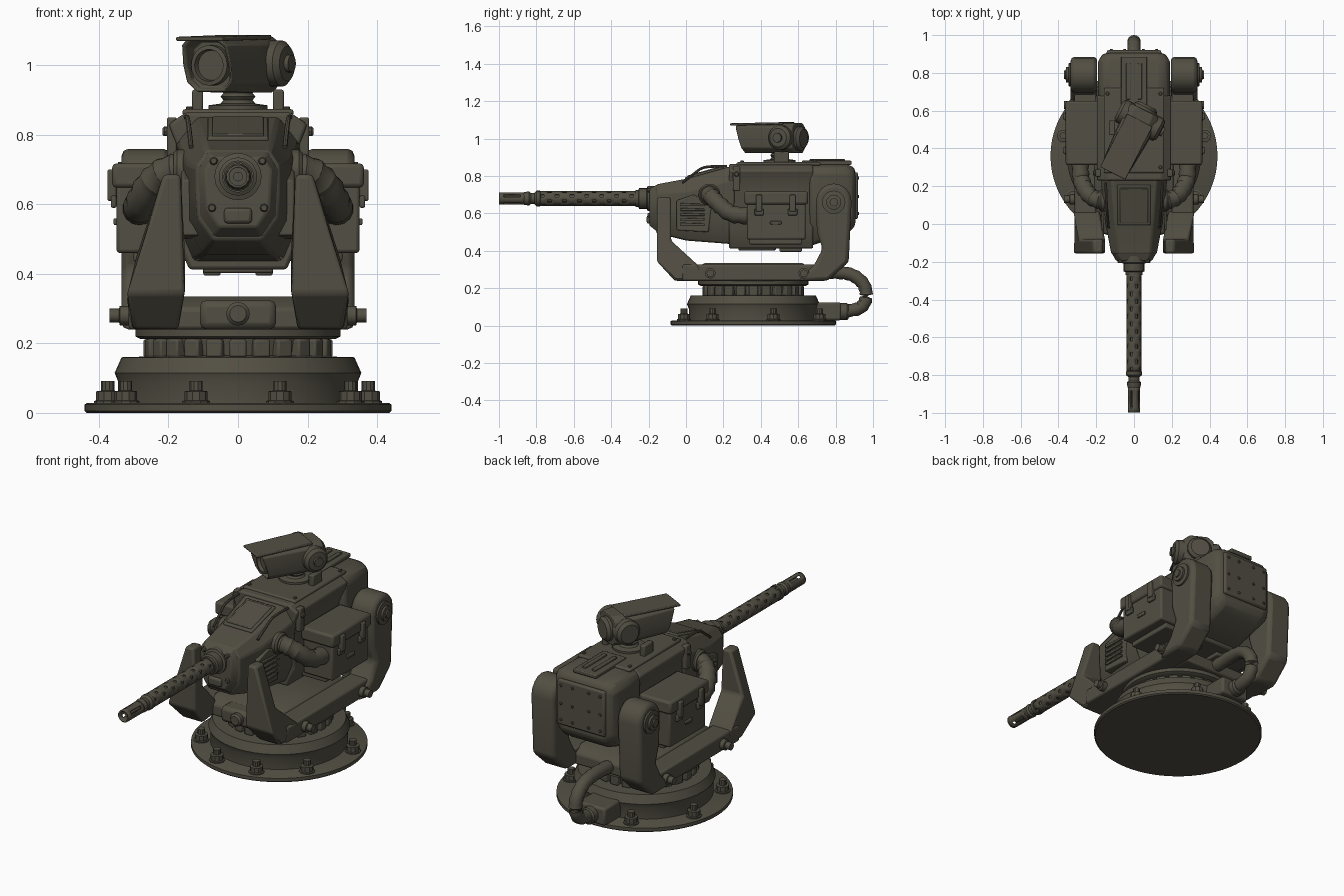
import bpy, bmesh, math
from mathutils import Vector, Matrix

if "Cube" in bpy.data.objects:
    bpy.data.objects.remove(bpy.data.objects["Cube"], do_unlink=True)

paint = bpy.data.materials.new("dark olive paint")
paint.use_nodes = True
paint.diffuse_color = (0.085, 0.077, 0.056, 1)
paint.node_tree.nodes["Principled BSDF"].inputs["Base Color"].default_value = paint.diffuse_color
parts = []


def add(name, bm, bevel=0, mirror=False, mat=None):
    if mat:
        bm.transform(mat)
    bmesh.ops.recalc_face_normals(bm, faces=bm.faces)
    me = bpy.data.meshes.new(name)
    bm.to_mesh(me)
    bm.free()
    me.materials.append(paint)
    ob = bpy.data.objects.new(name, me)
    bpy.context.collection.objects.link(ob)
    if bevel:
        m = ob.modifiers.new("bevel", "BEVEL")
        m.width, m.segments, m.limit_method, m.angle_limit = bevel, 2, "ANGLE", 0.6
    if mirror:
        ob.modifiers.new("mirror", "MIRROR")
    parts.append(ob)
    return ob


def box(name, lo, hi, bevel=0.008, mirror=False, mat=None):
    bm = bmesh.new()
    bmesh.ops.create_cube(bm, size=1)
    for v in bm.verts:
        v.co = [(a + b) / 2 + (b - a) * c for a, b, c in zip(lo, hi, v.co)]
    return add(name, bm, bevel, mirror, mat)


def lathe(name, profile, origin=(0, 0, 0), axis=(0, 0, 1), n=24, mirror=False, mat=None):
    """Revolve (radius, height) pairs about an axis and cap the ends."""
    rings = [[(r * math.cos(k * math.tau / n), r * math.sin(k * math.tau / n), h)
              for k in range(n)] for r, h in profile]
    turn = Vector((0, 0, 1)).rotation_difference(Vector(axis)).to_matrix().to_4x4()
    turn = Matrix.Translation(origin) @ turn
    return skin(name, rings, 0, mirror, mat @ turn if mat else turn)


def skin(name, rings, bevel=0, mirror=False, mat=None, skip=None, caps=True):
    """Join closed rings of points; skip(i, k) leaves holes."""
    bm = bmesh.new()
    vs = [[bm.verts.new(p) for p in ring] for ring in rings]
    n = len(vs[0])
    for i in range(len(vs) - 1):
        for k in range(n):
            if not (skip and skip(i, k)):
                j = (k + 1) % n
                bm.faces.new((vs[i][k], vs[i][j], vs[i + 1][j], vs[i + 1][k]))
    if caps:
        bm.faces.new(vs[0])
        bm.faces.new(vs[-1])
    return add(name, bm, bevel, mirror, mat)


def prism(name, pts, x0, x1, bevel=0.01, mirror=True, mat=None):
    """Extrude (y, z) or (y, z, x0, x1) points sideways."""
    full = [p if len(p) == 4 else (*p, x0, x1) for p in pts]
    return skin(name, [[(p[s], p[0], p[1]) for p in full] for s in (2, 3)], bevel, mirror, mat)


def hull(name, sections, bevel=0.01):
    """Loft symmetric half sections of (x, z) along y."""
    rings = [[(x, y, z) for x, z in half] + [(-x, y, z) for x, z in reversed(half)]
             for y, half in sections]
    return skin(name, rings, bevel)


def hose(name, pts, r, steps=6, rib=0.12, n=12, mirror=False):
    """Sweep a ribbed tube through smooth path points."""
    p = [Vector(q) for q in pts]
    p = [2 * p[0] - p[1]] + p + [2 * p[-1] - p[-2]]
    path = []
    for i in range(1, len(p) - 2):
        a, b, c, d = p[i - 1:i + 3]
        for s in range(steps + (i == len(p) - 3)):
            t = s / steps
            path.append(b + (c - a) * t / 2 + (2 * a - 5 * b + 4 * c - d) * t * t / 2
                        + (3 * b - a - 3 * c + d) * t ** 3 / 2)
    rings = []
    for i, q in enumerate(path):
        tan = path[min(i + 1, len(path) - 1)] - path[max(i - 1, 0)]
        basis = tan.to_track_quat("Z", "X")
        rr = r * (1 + rib * (i % 2))
        rings.append([q + basis @ Vector((rr * math.cos(k * math.tau / n),
                      rr * math.sin(k * math.tau / n), 0)) for k in range(n)])
    return skin(name, rings, mirror=mirror)


def slotted(name, ys, r, n, skip):
    rings = [[(r * math.cos((k + .5) * math.tau / n), y, gun_z + r * math.sin((k + .5) * math.tau / n))
              for k in range(n)] for y in ys]
    ob = skin(name, rings, skip=skip, caps=False)
    m = ob.modifiers.new("wall", "SOLIDIFY")
    m.thickness, m.offset = 0.008, 0


def bolt(name, origin, axis, r=0.012, h=0.012, mirror=False, mat=None):
    lathe(name, [(r, -h), (r, h * .6), (r * .7, h)], origin, axis, 8, mirror, mat)


FRONT, SIDE, UP = (0, -1, 0), (1, 0, 0), (0, 0, 1)
mid = (0, 0.36, 0)

# Base flange, pedestal and turntable
lathe("base_flange", [(.435, 0), (.442, .006), (.442, .024), (.435, .028)], mid, n=64)
lathe("pedestal", [(.345, .02), (.345, .09), (.355, .115), (.335, .16), (.27, .162), (.24, .165)], mid, n=48)
lathe("bearing_core", [(.24, .15), (.255, .23)], mid, n=40)
for k in range(24):
    m = Matrix.Translation(mid) @ Matrix.Rotation(k * math.tau / 24, 4, "Z")
    box("bearing_block", (.225, -.024, .16), (.272, .024, .212), .006, mat=m)
lathe("turntable", [(.28, .212), (.295, .22), (.295, .24), (.275, .246)], mid, n=48)
for deg in (18, 56, 106, 155):
    a = math.radians(deg)
    lathe("flange_bolt", [(.04, .02), (.04, .034), (.033, .036), (.033, .062), (.019, .064), (.019, .092)],
          (.39 * math.sin(a), .36 - .39 * math.cos(a), 0), n=10, mirror=True)

# Cradle: cross member, beams, front and rear arms
prism("cross_member", [(.04, .24), (.04, .30), (.10, .335), (.62, .335), (.68, .30), (.68, .24)], -.21, .21, mirror=False)
box("cradle_front_block", (-.11, .0, .24), (.11, .1, .325), .02)
lathe("cross_member_stud", [(.034, 0), (.034, .02), (.024, .03)], (0, 0, .285), FRONT, 16)
prism("cradle_beam", [(-.02, .24), (.75, .24), (.75, .327), (-.02, .327)], .2, .315)
prism("front_arm", [(-.155, .686, .165, .215), (-.155, .343, .15, .325), (-.06, .24, .17, .30), (.1, .24, .19, .31),
                    (.06, .327, .18, .325), (-.08, .455, .155, .29), (-.08, .686, .165, .215)], 0, 0, .012)
arc = [(.79 + .095 * math.cos(t * math.pi / 8), .665 + .095 * math.sin(t * math.pi / 8)) for t in range(9)]
prism("rear_arm", [(.60, .24), (.76, .24), (.87, .34)] + arc + [(.70, .5), (.73, .41), (.686, .327)], .195, .335, .02)
lathe("trunnion_hub", [(.062, 0), (.062, .015), (.04, .018), (.04, .03), (.022, .032), (.022, .04)], (.33, .79, .66), SIDE, 20, True)
for y in (.13, .63):
    lathe("beam_stud", [(.028, 0), (.028, .03), (.02, .032), (.02, .06)], (.31, y, .28), SIDE, 12, True)

# Main housing in three lofted sections
hull("front_housing", [
    (-.16, [(.09, .755), (.12, .71), (.12, .63), (.115, .56), (.07, .495)]),
    (0, [(.10, .785), (.15, .72), (.15, .64), (.15, .55), (.1, .455)]),
    (.26, [(.12, .858), (.18, .78), (.17, .70), (.17, .53), (.13, .435)])])
main = [(.15, .865), (.2, .83), (.155, .72), (.185, .52), (.14, .412)]
hull("main_housing", [(.23, main), (.68, main)])
rear = [(.15, .862), (.19, .83), (.19, .7), (.19, .55), (.14, .425)]
hull("rear_housing", [(.66, rear), (.86, [(x, max(z, .49)) for x, z in rear]),
                      (.905, [(.13, .845), (.165, .81), (.165, .7), (.165, .57), (.13, .53)])], .02)
box("rear_panel", (-.145, .89, .57), (.145, .92, .82), .01)
for x in (.05, .12):
    for z in (.60, .69, .79):
        bolt("rear_panel_bolt", (x, .92, z), (0, 1, 0), .008, .006, True)
box("belly_pod", (.05, .5, .395), (.1, .62, .42), .006, True)
box("belly_plate", (-.1, .28, .403), (.1, .48, .42), .005)

# Roof details
tilt = Matrix.Translation((0, .1, .817)) @ Matrix.Rotation(math.atan2(.073, .26), 4, "X")
box("hatch_frame", (-.088, -.11, -.01), (.088, .11, .006), .006, mat=tilt)
box("hatch_panel", (-.074, -.095, 0), (.074, .095, .011), .004, mat=tilt)
box("roof_plate", (-.16, .27, .855), (.16, .72, .874), .008)
box("roof_strip", (-.07, .62, .86), (.07, .885, .882), .005)
for x in (-.03, .03):
    box("roof_slot_bar", (x - .012, .66, .88), (x + .012, .85, .89), .003)
hose("guard_rail", [(.135, -.02, .765), (.14, .04, .81), (.145, .1, .847), (.15, .22, .852)], .007, 3, 0, 8, True)
box("side_bracket", (.175, .25, .72), (.205, .29, .85), .006, True)
bolt("bracket_bolt", (.205, .27, .81), SIDE, .014, .012, True)
for y in (.3, .69):
    bolt("roof_bolt", (.14, y, .874), UP, .01, .008, True)

# Louvred cheeks
prism("cheek_plate", [(-.05, .51), (.12, .50), (.14, .66), (.04, .70), (-.05, .67)], .10, .162, .006)
for k in range(5):
    z = .535 + k * .026
    prism("cheek_louvre", [(-.03, z), (.10, z), (.10, z + .012), (-.03, z + .016)], .15, .172, .003)

# Gun mount face, collar and barrel
gun_z = .68
hull("gun_mount_plate", [(-.195, [(.07, .735), (.095, .70), (.09, .59), (.055, .535)]),
                         (-.15, [(.09, .755), (.12, .70), (.113, .56), (.07, .5)])], .006)
box("mount_lower_block", (-.04, -.21, .545), (.04, -.18, .59), .01)
for x, z in ((.07, .725), (.075, .59)):
    bolt("mount_bolt", (x, -.195, z), FRONT, .012, .012, True)
lathe("barrel_collar", [(.068, .17), (.068, .205), (.055, .21), (.055, .25), (.046, .255), (.046, .27)], (0, 0, gun_z), FRONT, 20)
lathe("barrel", [(.024, .2), (.02, .86)], (0, 0, gun_z), FRONT, 16)
steps = [-.26 - .02 * i for i in range(27)]
slotted("barrel_jacket", steps, .036, 16, lambda i, k: i % 2 == 1 and (k + i // 2 * 2) % 4 == 0)
lathe("jacket_ring", [(.03, .775), (.042, .78), (.042, .80), (.03, .81), (.03, .83), (.038, .84), (.034, .865), (.026, .87)],
      (0, 0, gun_z), FRONT, 16)
slotted("flash_hider", [-.86, -.885, -.975, -1 + .001], .03, 12, lambda i, k: i == 1 and k % 3 == 0)
lathe("muzzle_bore", [(.014, .86), (.014, .97)], (0, 0, gun_z), FRONT, 12)

# Ammunition boxes with lids, latches and feed hoses
box("ammo_box", (.17, .325, .46), (.35, .64, .68), .01, True)
box("ammo_lid", (.165, .312, .648), (.362, .652, .718), .012, True)
for y in (.39, .57):
    box("ammo_latch", (.35, y - .016, .61), (.376, y + .016, .70), .005, True)
    box("latch_hook", (.35, y - .025, .59), (.366, y + .025, .625), .005, True)
box("box_handle", (.345, .45, .54), (.358, .51, .56), .004, True)
box("box_support", (.15, .34, .435), (.3, .62, .465), .006, True)
hose("feed_hose", [(.14, .12, .70), (.2, .13, .695), (.25, .17, .655), (.28, .24, .60), (.285, .34, .585)], .042, 4, .14, 14, True)
lathe("hose_socket", [(.058, 0), (.058, .03), (.05, .04)], (.145, .125, .70), SIDE, 16, True)

# Rear cable and junction box
box("junction_box", (-.085, .66, .028), (.085, .83, .125), .012)
lathe("junction_socket", [(.045, 0), (.045, .04), (.038, .05)], (0, .82, .075), (0, 1, 0), 16)
hose("rear_cable", [(0, .68, .28), (0, .8, .285), (0, .89, .27), (0, .95, .22), (0, .963, .15), (0, .93, .095), (0, .84, .075)], .033, 4, .1, 14)

# Swivelling sight on the roof
lathe("sight_pedestal", [(.085, .865), (.085, .885), (.05, .89), (.042, .9), (.05, .91), (.042, .92), (.05, .94)], (0, .5, 0), n=20)
box("sight_yoke_foot", (.1, .47, .865), (.132, .55, .93), .006, True)
spin = Matrix.Translation((-.015, .46, 0)) @ Matrix.Rotation(math.radians(-27), 4, "Z")
half = [(.05, 1.083), (.082, 1.06), (.088, 1.0), (.082, .95), (.05, .922)]


def sight_ring(y, s, lean=0):
    ring = half + [(-x, z) for x, z in reversed(half)]
    return [(x * s, y + lean * (z - 1), 1 + (z - 1) * (s + .1 if s < .9 else 1)) for x, z in ring]


skin("sight_body", [sight_ring(.16, .94), sight_ring(.12, 1.08), sight_ring(0, 1.02), sight_ring(-.165, .88, -.3),
                    sight_ring(-.16, .76, -.3), sight_ring(-.125, .72)], .004, mat=spin)
prism("sight_hood", [(-.215, 1.07), (-.215, 1.082), (.1, 1.088), (.1, 1.075)], -.075, .075, .004, False, spin)
lathe("sight_lens_ring", [(.058, .11), (.058, .15), (.046, .152), (.043, .135)], (0, 0, 1), FRONT, 24, mat=spin)
lathe("sight_pivot", [(.05, -.125), (.066, -.11), (.066, .11), (.05, .125), (.025, .127), (.025, .14)], (0, .1, 1.005), SIDE, 20, mat=spin)
lathe("sight_rear_cap", [(.065, .14), (.065, .175), (.05, .19)], (0, 0, 1), (0, 1, 0), 20, mat=spin)

for ob in parts:
    ob.select_set(True)
bpy.context.view_layer.objects.active = parts[0]
bpy.ops.object.shade_smooth_by_angle(angle=math.radians(32))
